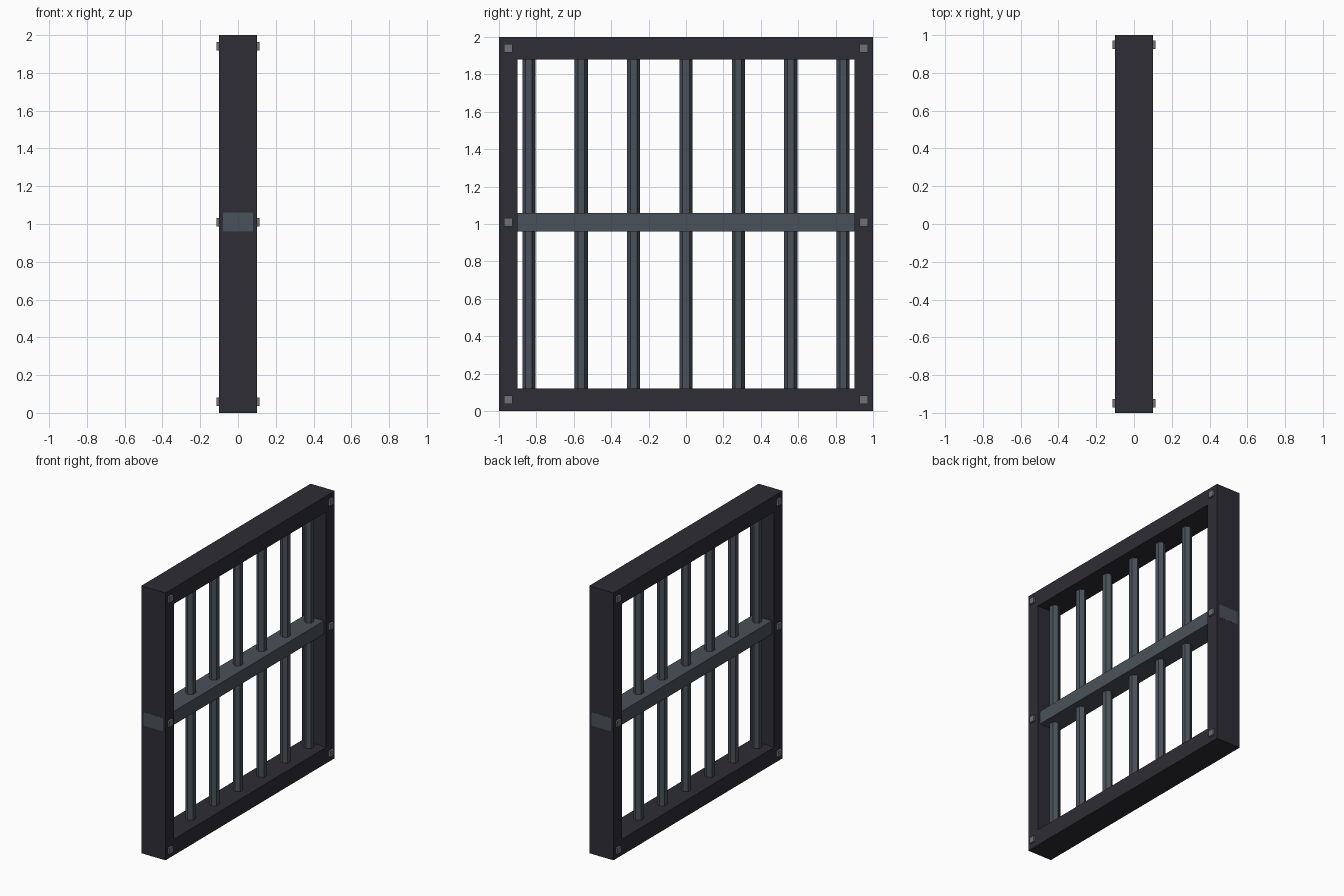
import bpy
import math

cube = bpy.data.objects.get("Cube")
if cube:
    bpy.data.objects.remove(cube, do_unlink=True)


def make_material(name, color):
    mat = bpy.data.materials.new(name)
    mat.use_nodes = True
    mat.diffuse_color = (*color, 1)
    mat.node_tree.nodes["Principled BSDF"].inputs["Base Color"].default_value = (*color, 1)
    return mat


frame_mat = make_material("dark iron", (0.027, 0.026, 0.036))
bar_mat = make_material("grey steel", (0.068, 0.083, 0.1))
bolt_mat = make_material("light steel", (0.16, 0.165, 0.18))


def finish(name, mat):
    obj = bpy.context.object
    obj.name = name
    obj.data.materials.append(mat)
    return obj


def box(name, center, size, mat):
    bpy.ops.mesh.primitive_cube_add(size=1, location=center)
    obj = finish(name, mat)
    obj.scale = size
    return obj


DEPTH = 0.2
STILE = 0.1
RAIL = 0.12
MID_Z = 1.01

# Outer frame: two full-height stiles with rails between them
for label, side in (("front", -1), ("back", 1)):
    box(f"{label}_stile", (0, side * (1 - STILE / 2), 1), (DEPTH, STILE, 2), frame_mat)
for label, z in (("bottom", RAIL / 2), ("top", 2 - RAIL / 2)):
    box(f"{label}_rail", (0, 0, z), (DEPTH, 2 - 2 * STILE, RAIL), frame_mat)

# Crossbar passing through both stiles, its ends just showing
box("crossbar", (0, 0, MID_Z), (0.16, 2.002, 0.1), bar_mat)

# Seven hexagonal upright bars
for i in range(7):
    bpy.ops.mesh.primitive_cylinder_add(
        vertices=6, radius=0.035, depth=2 - RAIL, location=(0, (i - 3) * 0.28, 1))
    finish(f"upright_bar_{i + 1}", bar_mat)

# Square bolt heads on both faces of the stiles
for face, x in (("left", 0.1), ("right", -0.1)):
    for end, y in (("front", -0.95), ("back", 0.95)):
        for level, z in (("bottom", 0.06), ("middle", MID_Z), ("top", 1.94)):
            box(f"{face}_{end}_{level}_bolt", (x, y, z), (0.03, 0.045, 0.045), bolt_mat)
